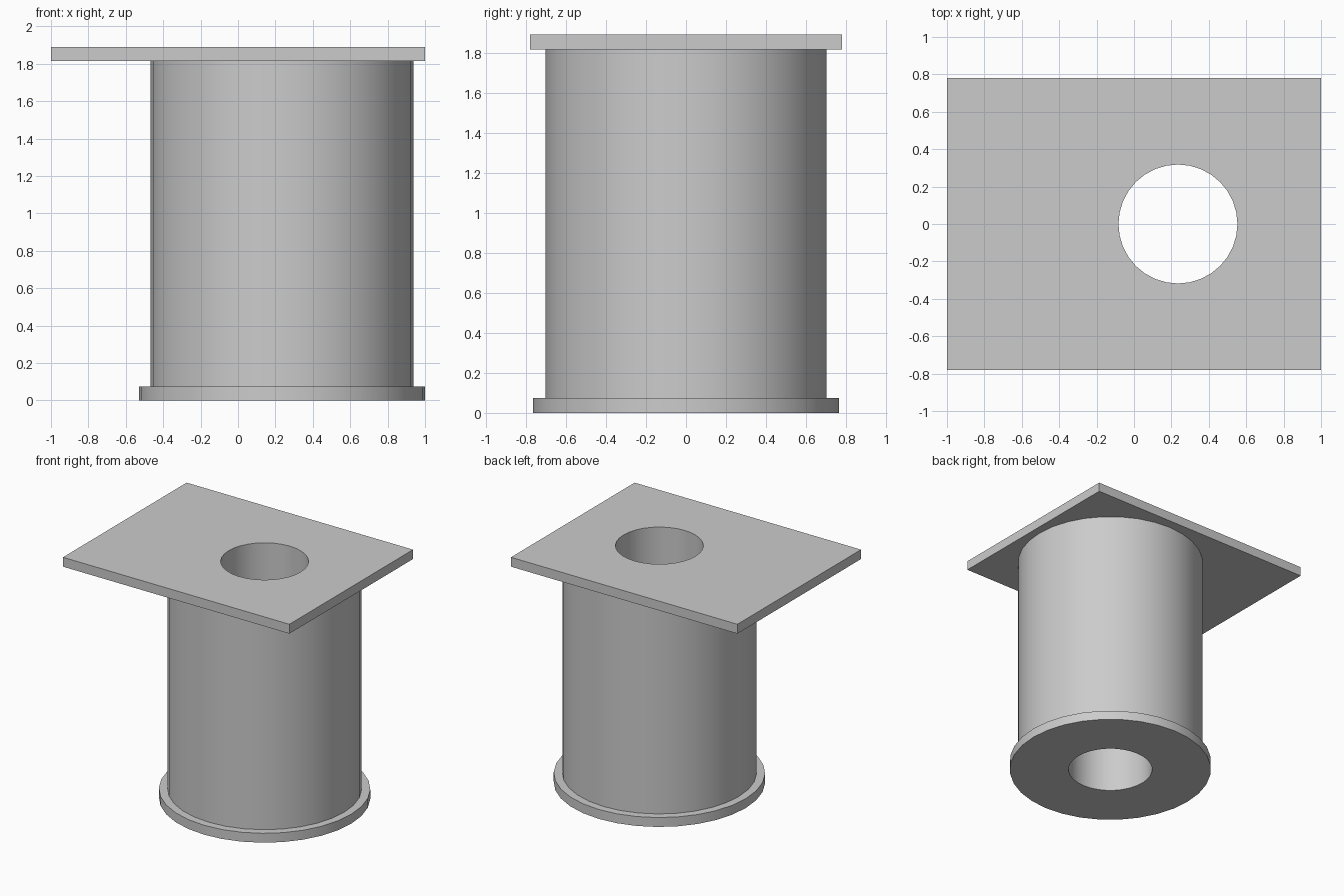
import bpy
import math

cube = bpy.data.objects.get("Cube")
if cube:
    bpy.data.objects.remove(cube, do_unlink=True)

AXIS_X = 0.235      # spool axis, offset from the plate centre
SIDES = 32
BORE = 0.318
FLANGE_TOP, PLATE_BOTTOM, HEIGHT = 0.075, 1.815, 1.89

grey = bpy.data.materials.new("plain_grey")
grey.use_nodes = True
colour = (0.6, 0.6, 0.6, 1)
grey.diffuse_color = colour
grey.node_tree.nodes["Principled BSDF"].inputs["Base Color"].default_value = colour


def cylinder(name, radius, bottom, top):
    bpy.ops.mesh.primitive_cylinder_add(
        vertices=SIDES, radius=radius, depth=top - bottom,
        location=(AXIS_X, 0, (bottom + top) / 2))
    obj = bpy.context.object
    obj.name = name
    return obj


def drill(obj, cutter):
    """Cut the bore, then shade smooth with sharp rims."""
    obj.data.materials.append(grey)
    bore = obj.modifiers.new("bore", 'BOOLEAN')
    bore.operation = 'DIFFERENCE'
    bore.solver = 'EXACT'
    bore.object = cutter
    bpy.ops.object.select_all(action='DESELECT')
    obj.select_set(True)
    bpy.context.view_layer.objects.active = obj
    bpy.ops.object.modifier_apply(modifier=bore.name)
    bpy.ops.object.shade_smooth_by_angle(angle=math.radians(30))


# Round base flange and main barrel
flange = cylinder("base_flange", 0.765, 0, FLANGE_TOP)
barrel = cylinder("barrel", 0.703, FLANGE_TOP, PLATE_BOTTOM)

# Rectangular top plate
bpy.ops.mesh.primitive_cube_add(size=1, location=(0, 0, (PLATE_BOTTOM + HEIGHT) / 2))
plate = bpy.context.object
plate.name = "top_plate"
plate.scale = (2, 1.56, HEIGHT - PLATE_BOTTOM)
bpy.ops.object.transform_apply(location=False, rotation=False, scale=True)

# Through bore shared by all three parts
cutter = cylinder("bore_cutter", BORE, -0.1, HEIGHT + 0.1)
cutter.hide_render = True
cutter.data.materials.append(grey)
for part in (flange, barrel, plate):
    drill(part, cutter)
bpy.data.objects.remove(cutter, do_unlink=True)
